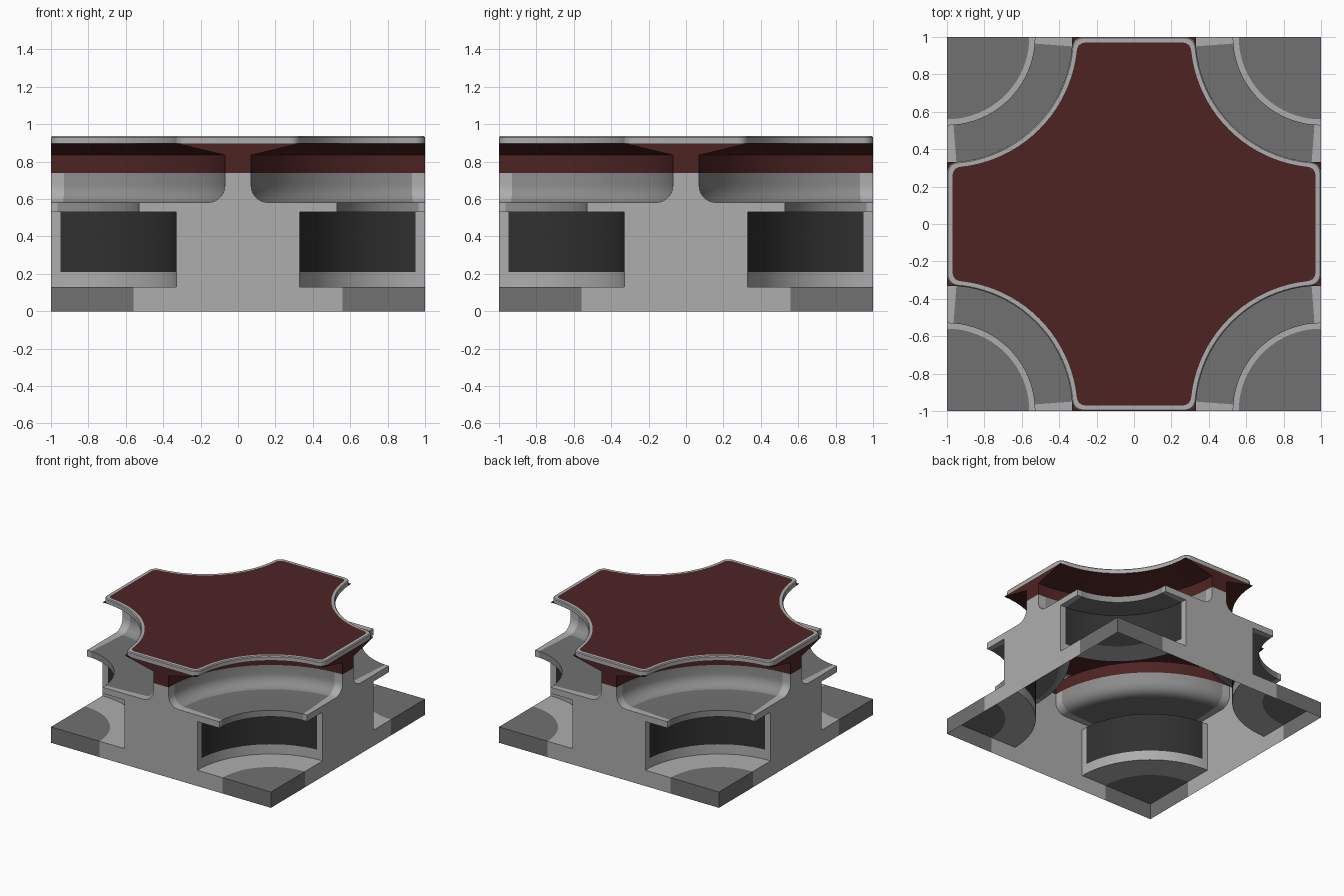
import bpy, bmesh, math
from mathutils import Vector, Matrix

if "Cube" in bpy.data.objects:
    bpy.data.objects.remove(bpy.data.objects["Cube"])

COLOURS = [("light_grey", (0.42, 0.42, 0.42)), ("dark_grey", (0.165, 0.165, 0.165)),
           ("mid_grey", (0.26, 0.26, 0.26)), ("near_black", (0.03, 0.03, 0.03)),
           ("dark_red", (0.075, 0.017, 0.017))]
LIGHT, DARK, MID, BLACK, RED = range(5)
mats = []
for name, c in COLOURS:
    m = bpy.data.materials.new(name)
    m.diffuse_color = (*c, 1)
    m.use_nodes = True
    m.node_tree.nodes["Principled BSDF"].inputs["Base Color"].default_value = m.diffuse_color
    mats.append(m)


def finish(bm, name):
    bmesh.ops.remove_doubles(bm, verts=bm.verts, dist=0.0005)
    bmesh.ops.recalc_face_normals(bm, faces=bm.faces)
    me = bpy.data.meshes.new(name)
    bm.to_mesh(me)
    bm.free()
    for m in mats:
        me.materials.append(m)
    ob = bpy.data.objects.new(name, me)
    bpy.context.collection.objects.link(ob)
    bpy.context.view_layer.objects.active = ob
    ob.select_set(True)
    bpy.ops.object.shade_smooth_by_angle(angle=math.radians(30))
    ob.select_set(False)
    return ob


def face(bm, pts, mat):
    f = bm.faces.new([bm.verts.new(p) for p in pts])
    f.material_index = mat


# Corner profile: (distance from corner, height, colour in middle, colour at ends)
# Each colour belongs to the segment that ends at that point.
W = 0.93      # groove wall radius
F = 0.09      # groove fillet radius
profile = [(0, .13, 0, 0), (.44, .13, DARK, DARK), (.67, .13, LIGHT, LIGHT),
           (.67, .21, LIGHT, LIGHT), (.67, .53, BLACK, LIGHT), (.47, .53, DARK, LIGHT),
           (.47, .582, MID, LIGHT), (.67, .582, DARK, LIGHT), (W - F, .582, DARK, LIGHT)]
for i in range(1, 8):
    a = math.radians(90 * i / 7)
    profile.append((W - F + F * math.sin(a), .582 + F - F * math.cos(a), MID, LIGHT))
profile += [(W, .74, MID, LIGHT), (W, .835, RED, RED), (.67, .897, RED, RED)]

END = 4.3     # angle of the pale strip at each end of the corner recess
angles = [0] + [END + (90 - 2 * END) * i / 18 for i in range(19)] + [90]

# Body: one corner sweep and one side wall, repeated four times (open below)
bm = bmesh.new()
for k in range(4):
    rot = Matrix.Rotation(math.pi / 2 * k, 3, 'Z')

    def sweep(r, z, deg):
        a = math.radians(deg)
        return rot @ Vector((1 - r * math.cos(a), -1 + r * math.sin(a), z))

    for (r0, z0, _, _), (r1, z1, mid, end) in zip(profile, profile[1:]):
        for j, (a, b) in enumerate(zip(angles, angles[1:])):
            mat = end if j in (0, len(angles) - 2) else mid
            if r0 == 0:
                pts = [sweep(0, z0, 0), sweep(r1, z1, b), sweep(r1, z1, a)]
            else:
                pts = [sweep(r0, z0, a), sweep(r0, z0, b), sweep(r1, z1, b), sweep(r1, z1, a)]
            face(bm, pts, mat)
        # flat side wall strip at the same height
        if z1 - z0 > 1e-5:
            face(bm, [rot @ Vector(p) for p in ((r0 - 1, -1, z0), (1 - r0, -1, z0),
                                                (1 - r1, -1, z1), (r1 - 1, -1, z1))],
                 RED if z0 > .739 else LIGHT)
    # base edge with dark corners
    xs = [-1, -.56, -.33, .33, .56, 1]
    for x0, x1 in zip(xs, xs[1:]):
        face(bm, [rot @ Vector(p) for p in ((x0, -1, 0), (x1, -1, 0), (x1, -1, .13), (x0, -1, .13))],
             DARK if max(abs(x0), abs(x1)) > .9 else LIGHT)
finish(bm, "body_shell")


# Top plate: square with scooped corners and rounded tips
def outline(edge, R, f, z):
    cy = edge - f
    cx = 1 - math.sqrt((R + f) ** 2 - (1 - cy) ** 2)
    a0 = math.atan2(1 - cy, 1 - cx)
    h = math.pi / 2
    pts = []
    for i in range(7):
        a = h + (a0 - h) * i / 6
        pts.append((cx + f * math.cos(a), cy + f * math.sin(a)))
    for i in range(1, 20):
        a = math.pi + a0 + (h - 2 * a0) * i / 20
        pts.append((1 + R * math.cos(a), 1 + R * math.sin(a)))
    for i in range(7):
        a = (h - a0) * (1 - i / 6)
        pts.append((cy + f * math.cos(a), cx + f * math.sin(a)))
    return [Matrix.Rotation(-h * k, 3, 'Z') @ Vector((x, y, z)) for k in range(4) for x, y in pts]


bm = bmesh.new()
rings = [outline(1, .67, .06, .897), outline(1, .67, .06, .929),
         outline(.994, .676, .056, .936), outline(.97, .698, .045, .936)]
for lo, hi in zip(rings, rings[1:]):
    n = len(lo)
    for i in range(n):
        j = (i + 1) % n
        face(bm, [lo[i], hi[i], hi[j], lo[j]], LIGHT)
face(bm, rings[-1][::-1], RED)
finish(bm, "top_plate")
